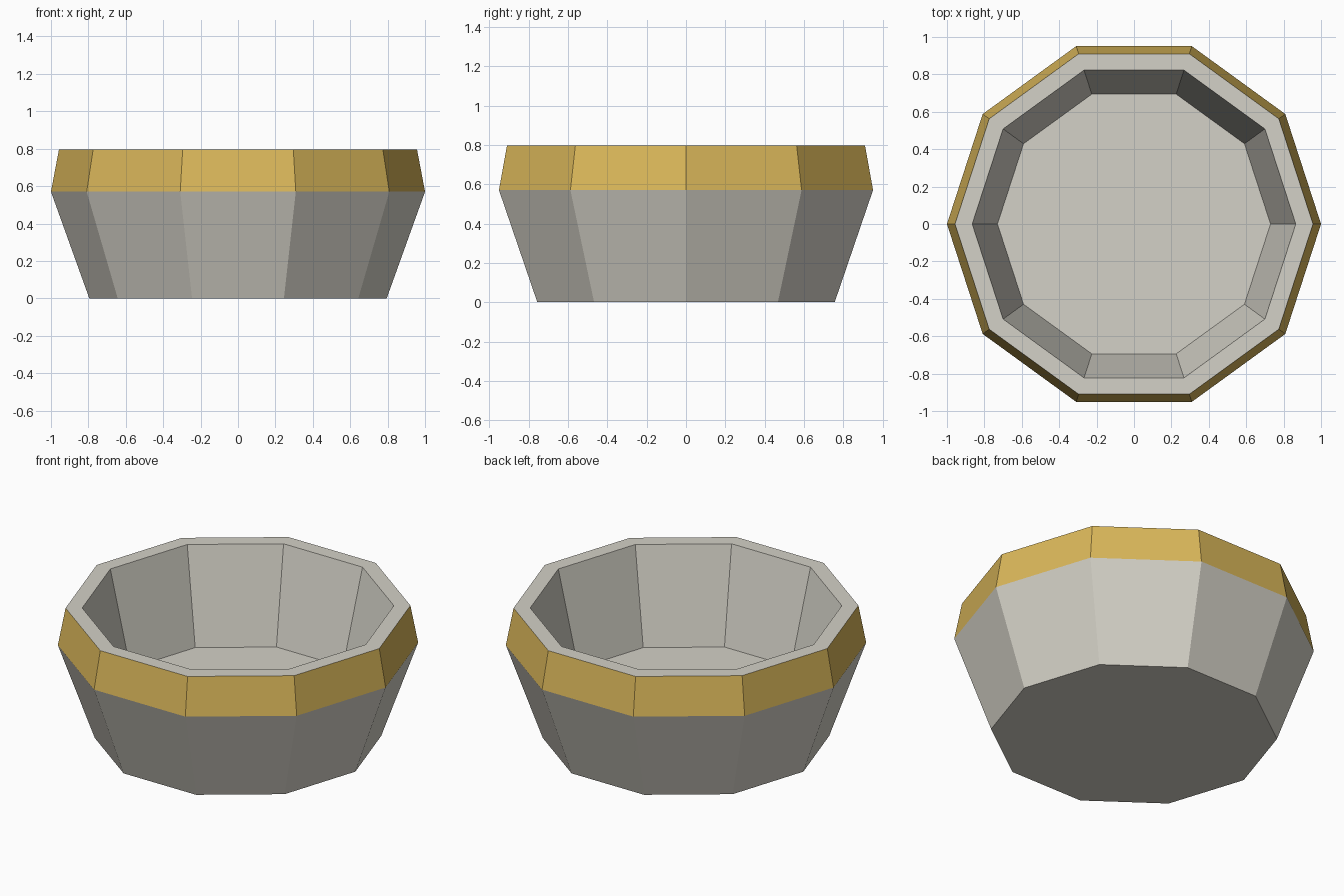
import bpy, bmesh, math

if "Cube" in bpy.data.objects:
    bpy.data.objects.remove(bpy.data.objects["Cube"])

SIDES = 10

def material(name, rgb):
    m = bpy.data.materials.new(name)
    m.diffuse_color = (*rgb, 1)
    m.use_nodes = True
    m.node_tree.nodes["Principled BSDF"].inputs["Base Color"].default_value = m.diffuse_color
    return m

stone = material("pale_stone", (0.658, 0.638, 0.571))
gold = material("gold", (0.70, 0.472, 0.102))

# Profile from the underside, up the outside, over the rim and down inside: (radius, height)
profile = [(0.795, 0), (1.0, 0.57), (0.957, 0.797), (0.865, 0.797), (0.73, 0.225)]

bm = bmesh.new()
rings = []
for r, z in profile:
    angles = [2 * math.pi * i / SIDES for i in range(SIDES)]
    rings.append([bm.verts.new((r * math.cos(a), r * math.sin(a), z)) for a in angles])

# Walls; the second strip is the gold band
for k in range(len(rings) - 1):
    for i in range(SIDES):
        j = (i + 1) % SIDES
        f = bm.faces.new((rings[k][i], rings[k][j], rings[k + 1][j], rings[k + 1][i]))
        f.material_index = 1 if k == 1 else 0

# Underside and inner floor
bm.faces.new(rings[0][::-1])
bm.faces.new(rings[-1])
bmesh.ops.recalc_face_normals(bm, faces=bm.faces[:])

mesh = bpy.data.meshes.new("bowl")
bm.to_mesh(mesh)
bm.free()
mesh.materials.append(stone)
mesh.materials.append(gold)
bowl = bpy.data.objects.new("bowl", mesh)
bpy.context.collection.objects.link(bowl)
